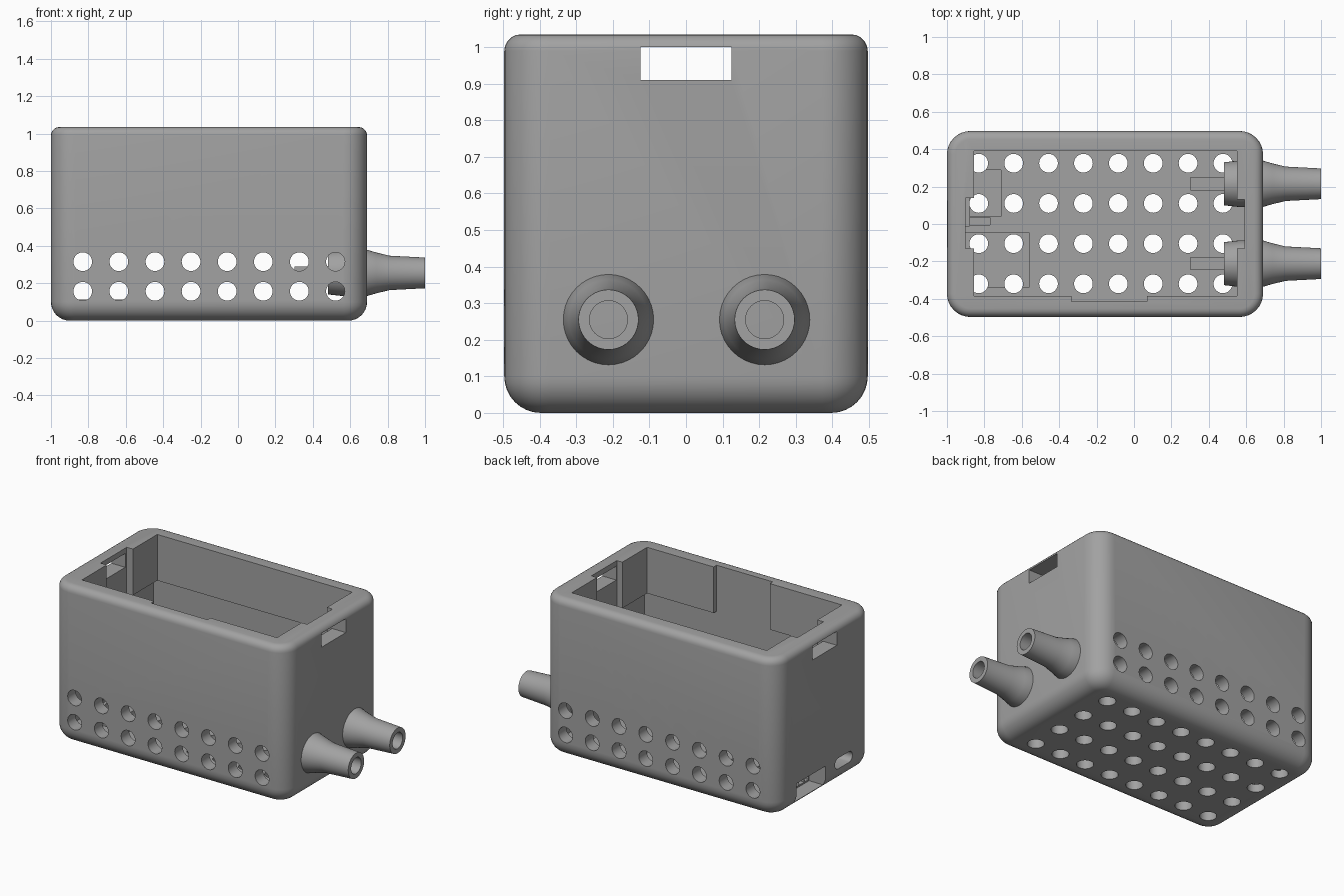
import bpy, bmesh, math
from mathutils import Matrix, Vector

if "Cube" in bpy.data.objects:
    bpy.data.objects.remove(bpy.data.objects["Cube"])

grey = bpy.data.materials.new("plain_grey")
grey.diffuse_color = (0.36, 0.36, 0.36, 1)
grey.use_nodes = True
grey.node_tree.nodes["Principled BSDF"].inputs["Base Color"].default_value = grey.diffuse_color


def make(name, bm):
    bmesh.ops.recalc_face_normals(bm, faces=bm.faces)
    me = bpy.data.meshes.new(name)
    bm.to_mesh(me)
    bm.free()
    me.materials.append(grey)
    ob = bpy.data.objects.new(name, me)
    bpy.context.collection.objects.link(ob)
    return ob


def select(ob):
    bpy.ops.object.select_all(action='DESELECT')
    ob.select_set(True)
    bpy.context.view_layer.objects.active = ob


def smooth(ob):
    select(ob)
    bpy.ops.object.shade_smooth_by_angle(angle=math.radians(32))


def boxes(name, specs):
    """Boxes given as (x0, x1, y0, y1, z0, z1)."""
    bm = bmesh.new()
    for x0, x1, y0, y1, z0, z1 in specs:
        m = Matrix.Translation(((x0 + x1) / 2, (y0 + y1) / 2, (z0 + z1) / 2))
        m = m @ Matrix.Diagonal((x1 - x0, y1 - y0, z1 - z0, 1))
        bmesh.ops.create_cube(bm, size=1, matrix=m)
    return make(name, bm)


def rods(name, centres, r, length, rot):
    bm = bmesh.new()
    for c in centres:
        bmesh.ops.create_cone(bm, cap_ends=True, segments=32, radius1=r, radius2=r,
                              depth=length, matrix=Matrix.Translation(c) @ rot)
    return make(name, bm)


def cut(target, cutter, keep=False):
    select(target)
    mod = target.modifiers.new("cut", 'BOOLEAN')
    mod.operation = 'DIFFERENCE'
    mod.solver = 'EXACT'
    mod.object = cutter
    bpy.ops.object.modifier_apply(modifier=mod.name)
    if not keep:
        bpy.data.objects.remove(cutter)


def loft(name, loops):
    bm = bmesh.new()
    rings = [[bm.verts.new(p) for p in loop] for loop in loops]
    n = len(rings[0])
    for a, b in zip(rings, rings[1:]):
        for i in range(n):
            j = (i + 1) % n
            bm.faces.new((a[i], a[j], b[j], b[i]))
    bm.faces.new(rings[0])
    bm.faces.new(rings[-1])
    return make(name, bm)


# Rounded outer case
X0, X1, Y, H, R = -1.0, 0.69, 0.497, 1.035, 0.125


def outline(d, z):
    pts = []
    r = R - d
    corners = ((X1 - R, Y - R), (X0 + R, Y - R), (X0 + R, R - Y), (X1 - R, R - Y))
    for k, (cx, cy) in enumerate(corners):
        for i in range(9):
            a = math.pi / 2 * (k + i / 8)
            pts.append((cx + r * math.cos(a), cy + r * math.sin(a), z))
    return pts


def fillet(r, steps):
    for i in range(steps + 1):
        a = math.pi / 2 * i / steps
        yield r * (1 - math.sin(a)), r * (1 - math.cos(a))


loops = [outline(d, z) for d, z in fillet(0.1, 8)]
loops += [outline(d, H - z) for d, z in reversed(list(fillet(0.045, 5)))]
case = loft("case", loops)

# Wide lower cavity, narrower opening under the rim, recesses in the lip
cut(case, boxes("cavity", [(-0.9, 0.59, -0.415, 0.415, 0.1, 0.735)]))
cut(case, boxes("opening", [(-0.855, 0.55, -0.385, 0.39, 0.6, 1.2)]))
cut(case, boxes("lip_recesses", [(-0.9, -0.8, -0.13, 0.14, 0.65, 1.2),
                                 (0.5, 0.59, -0.13, 0.13, 0.65, 1.2),
                                 (-0.335, 0.07, -0.415, -0.3, 0.65, 1.2)]))

# Strap slots in both ends
cut(case, boxes("end_slots", [(-1.2, -0.8, -0.125, 0.125, 0.91, 1.0),
                              (0.5, 0.9, -0.125, 0.125, 0.91, 1.0)]))

# Port opening and floor pocket, plus rounded switch slot
cut(case, boxes("port", [(-1.2, -0.88, -0.01, 0.29, 0.04, 0.168)]))
cut(case, boxes("port_pocket", [(-0.95, -0.71, 0.04, 0.29, 0.05, 0.15),
                                (-0.95, -0.77, -0.005, 0.036, 0.05, 0.15)]))
r, slot = 0.035, []
for x in (-1.2, -0.85):
    ring = []
    for i in range(24):
        a = 2 * math.pi * (i + 0.5) / 24
        side = 0.055 if math.cos(a) > 0 else -0.055
        ring.append((x, -0.195 + side + r * math.cos(a), 0.135 + r * math.sin(a)))
    slot.append(ring)
cut(case, loft("switch_slot", slot))

# Raised switch plate on the floor
plate = boxes("switch_plate", [(-0.9, -0.56, -0.34, -0.045, 0.09, 0.113)])

# Vent holes through the long sides and the floor
side_xs = [-0.83 + 0.193 * i for i in range(8)]
cut(case, rods("side_vents", [(x, 0, z) for x in side_xs for z in (0.157, 0.315)],
               0.05, 1.4, Matrix.Rotation(math.pi / 2, 4, 'X')))
floor_vents = rods("floor_vents", [(-0.83 + 0.1865 * i, y, 0.03) for i in range(8)
                                   for y in (-0.32, -0.105, 0.11, 0.325)],
                   0.05, 0.2, Matrix.Identity(4))
cut(plate, floor_vents, keep=True)
cut(case, floor_vents)
smooth(case)

# Flared cable sleeves with inner flange, bore and square tongue
profile = [(0.482, 0), (0.482, 0.115), (0.57, 0.125), (0.685, 0.125), (0.74, 0.109),
           (0.81, 0.092), (1.0, 0.082), (1.0, 0.052), (0.52, 0.052), (0.52, 0)]
for side, y in (("front", -0.212), ("back", 0.215)):
    bm = bmesh.new()
    vs = [bm.verts.new((x, y + rad, 0.255)) for x, rad in profile]
    es = [bm.edges.new(p) for p in zip(vs, vs[1:])]
    bmesh.ops.spin(bm, geom=vs + es, cent=(0, y, 0.255), axis=(1, 0, 0),
                   angle=2 * math.pi, steps=40, use_merge=True)
    bmesh.ops.remove_doubles(bm, verts=bm.verts, dist=1e-5)
    smooth(make(side + "_cable_sleeve", bm))
    boxes(side + "_sleeve_tongue", [(0.303, 0.49, y - 0.035, y + 0.035, 0.22, 0.29)])
